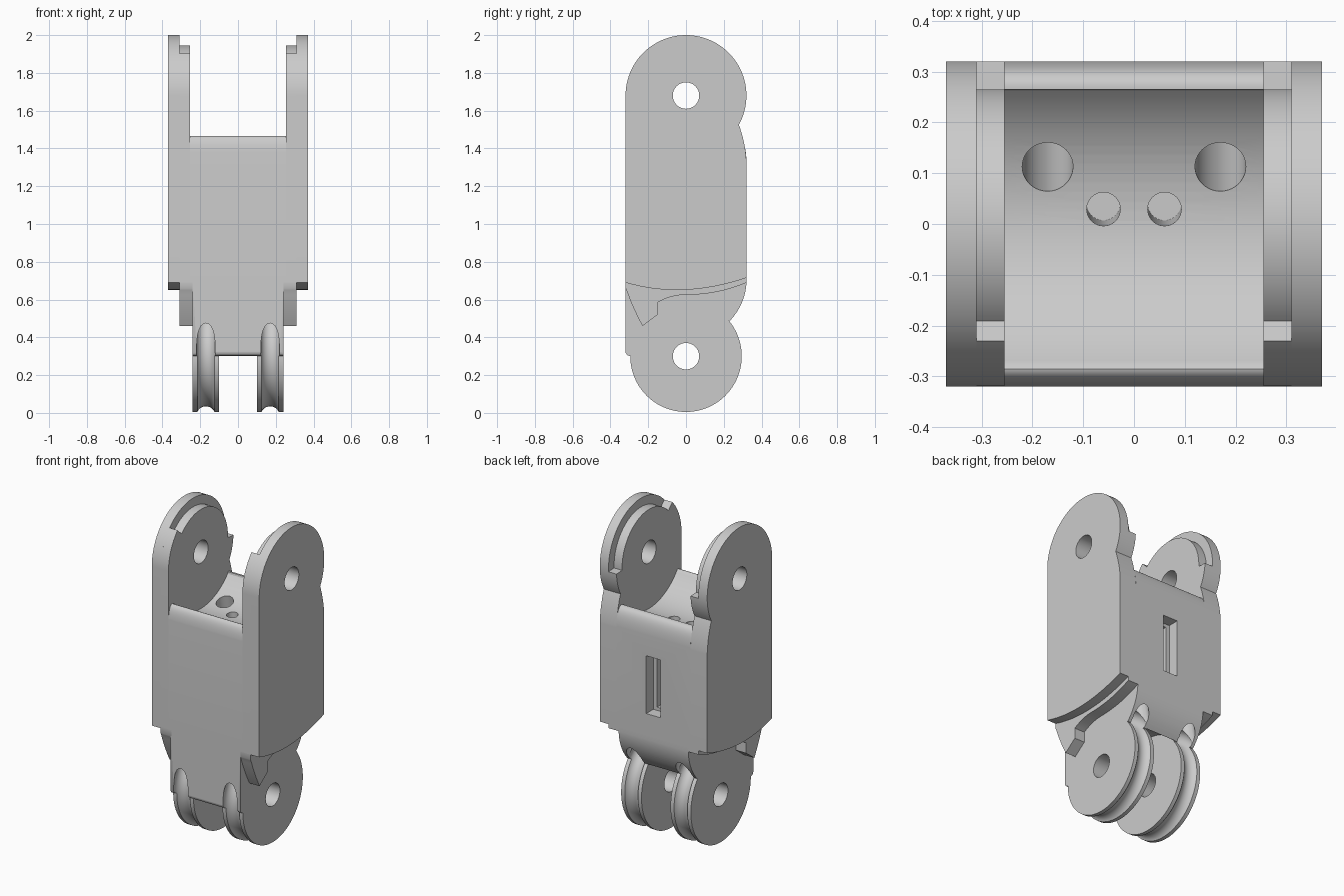
import bpy, bmesh
from math import sin, cos, radians
from mathutils import Vector

cube = bpy.data.objects.get("Cube")
if cube:
    bpy.data.objects.remove(cube, do_unlink=True)

grey = bpy.data.materials.new("light_grey")
grey.use_nodes = True
grey.diffuse_color = (0.6, 0.6, 0.6, 1)
grey.node_tree.nodes["Principled BSDF"].inputs["Base Color"].default_value = (0.6, 0.6, 0.6, 1)

TOP, LOW = (0, 1.68), (0, 0.3)   # pivot centres in (y, z)
FRONT, BACK = -0.32, 0.32


def arc(centre, r, a, b, n=32):
    angles = [radians(a + (b - a) * i / n) for i in range(n + 1)]
    return [(centre[0] + r * cos(t), centre[1] + r * sin(t)) for t in angles]


def curve(p, q, r, n=16):
    """Quadratic bend from p to r, pulled towards q."""
    p, q, r = Vector(p), Vector(q), Vector(r)
    ts = [i / n for i in range(n + 1)]
    return [tuple(p * (1 - t) ** 2 + q * 2 * t * (1 - t) + r * t * t) for t in ts]


def finish(name, bm):
    bmesh.ops.remove_doubles(bm, verts=bm.verts, dist=0.0005)
    bmesh.ops.recalc_face_normals(bm, faces=bm.faces)
    mesh = bpy.data.meshes.new(name)
    bm.to_mesh(mesh)
    bm.free()
    mesh.materials.append(grey)
    ob = bpy.data.objects.new(name, mesh)
    bpy.context.collection.objects.link(ob)
    return ob


def prism(name, profile, x0, x1):
    """Extrude a (y, z) outline along x."""
    bm = bmesh.new()
    face = bm.faces.new([bm.verts.new((x0, y, z)) for y, z in profile])
    new = bmesh.ops.extrude_face_region(bm, geom=[face])["geom"]
    verts = [v for v in new if isinstance(v, bmesh.types.BMVert)]
    bmesh.ops.translate(bm, verts=verts, vec=(x1 - x0, 0, 0))
    return finish(name, bm)


def rod(name, start, end, r):
    start, end = Vector(start), Vector(end)
    axis = end - start
    bm = bmesh.new()
    bmesh.ops.create_cone(bm, cap_ends=True, segments=40, radius1=r, radius2=r, depth=axis.length)
    bm.transform(axis.to_track_quat("Z", "Y").to_matrix().to_4x4())
    bmesh.ops.translate(bm, verts=bm.verts, vec=(start + end) / 2)
    return finish(name, bm)


def box(name, x, y0, y1, z0, z1):
    return prism(name, [(y0, z0), (y1, z0), (y1, z1), (y0, z1)], -x, x)


def ring(name, x, centre, major, minor, n=80, m=24):
    bm = bmesh.new()
    loops = []
    for i in range(n):
        a = radians(360 * i / n)
        loops.append([bm.verts.new((x + minor * sin(t),
                                    centre[0] + (major + minor * cos(t)) * cos(a),
                                    centre[1] + (major + minor * cos(t)) * sin(a)))
                      for t in (radians(360 * j / m) for j in range(m))])
    for i in range(n):
        p, q = loops[i], loops[(i + 1) % n]
        for j in range(m):
            k = (j + 1) % m
            bm.faces.new((p[j], p[k], q[k], q[j]))
    return finish(name, bm)


def cut(ob, cutters):
    bpy.context.view_layer.objects.active = ob
    for c in cutters:
        mod = ob.modifiers.new("cut", "BOOLEAN")
        mod.operation, mod.solver, mod.object = "DIFFERENCE", "EXACT", c
        bpy.ops.object.modifier_apply(modifier=mod.name)


# Shared outlines
base_arc = curve((FRONT, 0.69), (-0.02, 0.6), (BACK, 0.715))
waist = curve((BACK, 1.33), (0.315, 1.43), (0.28, 1.525))

# Cutters
upper_pin = rod("upper_pin_cutter", (-1, *TOP), (1, *TOP), 0.07)
lower_pin = rod("lower_pin_cutter", (-1, *LOW), (1, *LOW), 0.07)
fork_gap = prism("fork_gap_cutter", arc(LOW, 0.3, 0, 360, 96), -0.1, 0.1)
slot = box("slot_cutter", 0.05, 0.25, 0.4, 0.85, 1.21)
slot_core = box("slot_core_cutter", 0.025, 0.15, 0.4, 0.87, 1.19)
tunnels, small_holes, grooves = [], [], []
for s in (-1, 1):
    tunnels.append(rod("tunnel_cutter", (s * 0.17, 0.085, 1.5), (s * 0.17, 0.27, 0.48), 0.05))
    small_holes.append(rod("small_hole_cutter", (s * 0.06, 0.025, 1.5), (s * 0.06, 0.04, 0.9), 0.033))
    grooves.append(ring("groove_cutter", s * 0.17, LOW, 0.315, 0.05))

parts = []

# Central body with a saddle between the upper ears
profile = (base_arc + curve((BACK, 1.34), (0.315, 1.46), (0.265, 1.455))
           + arc(TOP, 0.353, 318, 217.5)
           + curve((-0.285, 1.467), (-0.315, 1.46), (FRONT, 1.38)))
body = prism("body", profile, -0.255, 0.255)
cut(body, tunnels + small_holes + [slot, slot_core])
parts.append(body)

# Lower neck and twin pulley discs
profile = ([(FRONT, 0.72), (FRONT, 0.32), (-0.312, 0.306), (-0.295, 0.3)]
           + arc(LOW, 0.295, 180, 399.5, 96)
           + curve((0.235, 0.49), (0.315, 0.58), (BACK, 0.69)) + [(BACK, 0.72)])
neck = prism("neck", profile, -0.24, 0.24)
cut(neck, [fork_gap, lower_pin] + grooves + tunnels)
parts.append(neck)

# Side plates, grooved inner ears and rotation stops
outer = base_arc + waist + arc(TOP, 0.32, -29, 180, 64)
inner = (base_arc + waist + arc(TOP, 0.32, -29, -3, 8) + arc(TOP, 0.265, -3, 136, 48)
         + arc(TOP, 0.32, 136, 180, 12))
stop = ([(FRONT, 0.7), (FRONT, 0.66)] + curve((-0.315, 0.65), (-0.28, 0.55), (-0.23, 0.46), 8)
        + [(-0.15, 0.52), (-0.15, 0.585)]
        + curve((-0.15, 0.585), (-0.08, 0.625), (0, 0.625), 8)
        + curve((0, 0.625), (0.17, 0.625), (BACK, 0.69)) + [(BACK, 0.72)])
for s, side in ((1, "left"), (-1, "right")):
    plate = prism(side + "_side_plate", outer, s * 0.31, s * 0.37)
    ear = prism(side + "_inner_ear", inner, s * 0.255, s * 0.31)
    for ob in (plate, ear):
        cut(ob, [upper_pin])
    parts += [plate, ear, prism(side + "_rotation_stop", stop, s * 0.235, s * 0.31)]

# Remove cutters and shade
for c in [upper_pin, lower_pin, fork_gap, slot, slot_core] + tunnels + small_holes + grooves:
    bpy.data.objects.remove(c, do_unlink=True)
bpy.ops.object.select_all(action="DESELECT")
for ob in parts:
    ob.select_set(True)
bpy.context.view_layer.objects.active = body
bpy.ops.object.shade_smooth_by_angle(angle=radians(30))
